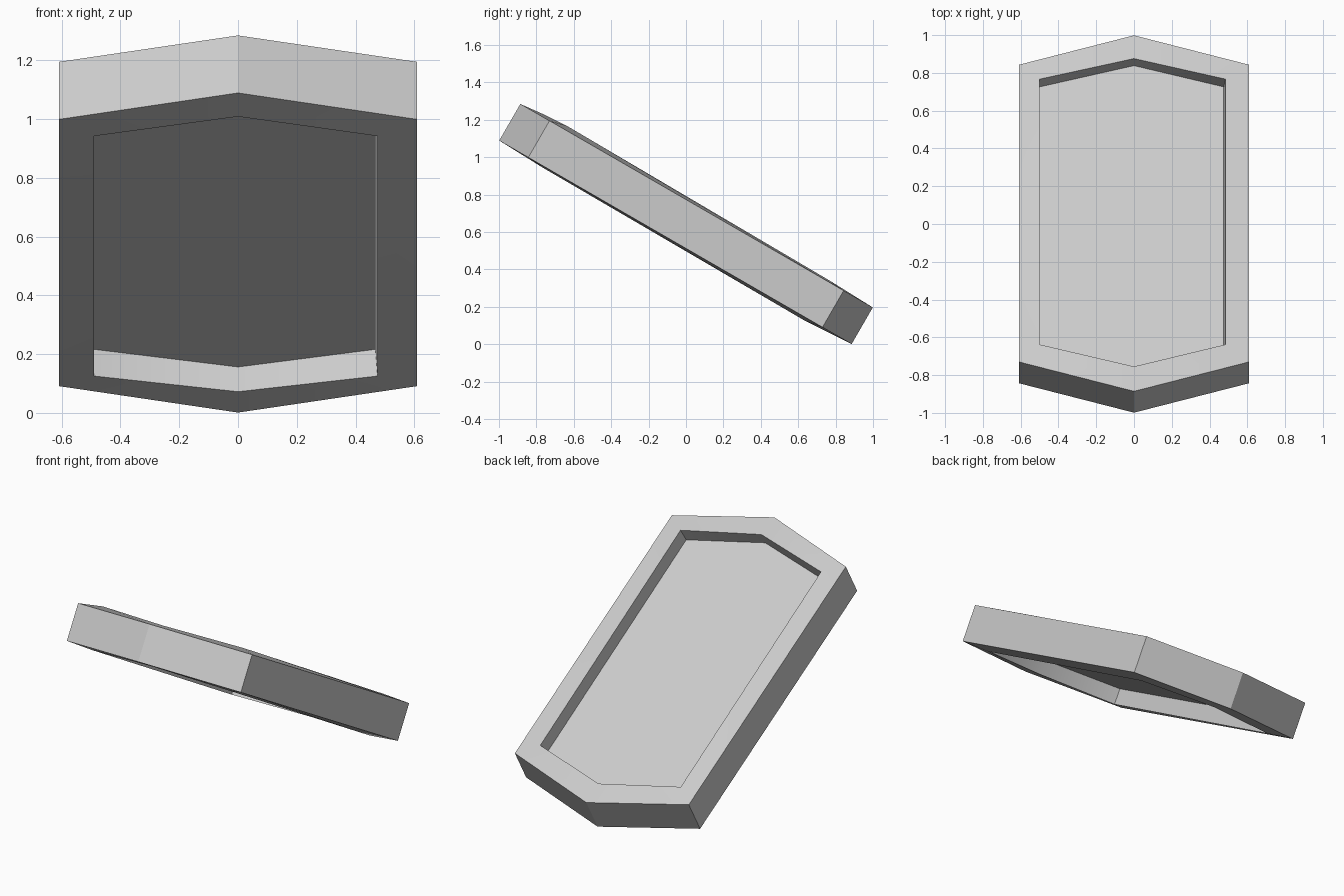
import bpy, bmesh, math
from mathutils import Matrix

if "Cube" in bpy.data.objects:
    bpy.data.objects.remove(bpy.data.objects["Cube"], do_unlink=True)

# Plain grey finish
grey = bpy.data.materials.new("light grey")
grey.use_nodes = True
colour = (0.6, 0.6, 0.6, 1)
grey.diffuse_color = colour
grey.node_tree.nodes["Principled BSDF"].inputs["Base Color"].default_value = colour


def hexagon(bm, left, right, shoulder, tip, front, back):
    """Long hexagon; front and back are the heights of its two shoulders."""
    rim_tip = lambda h: h * 0.94 if abs(h) > 0.115 else h
    points = [(0, -tip, rim_tip(front)), (right, -shoulder, front),
              (right, shoulder, back), (0, tip, rim_tip(back)),
              (left, shoulder, back), (left, -shoulder, front)]
    return [bm.verts.new(p) for p in points]


# Rings run from the top recess floor, over the rim, to the underside floor
bm = bmesh.new()
rings = [hexagon(bm, *r) for r in (
    (-0.5, 0.475, 0.815, 0.945, 0.05, 0.04),
    (-0.5, 0.485, 0.815, 0.945, 0.136, 0.122),
    (-0.61, 0.61, 0.908, 1.088, 0.113, 0.113),
    (-0.61, 0.61, 0.908, 1.088, -0.113, -0.113),
    (-0.49, 0.475, 0.81, 0.93, -0.122, -0.13),
    (-0.49, 0.468, 0.81, 0.93, -0.025, -0.025),
)]
for upper, lower in zip(rings, rings[1:]):
    for i in range(6):
        j = (i + 1) % 6
        bm.faces.new((upper[i], lower[i], lower[j], upper[j]))

# Recess floors
bm.faces.new(rings[0])
bm.faces.new(reversed(rings[-1]))
bmesh.ops.recalc_face_normals(bm, faces=bm.faces)

# Tilt the slab so its front end is raised
bm.transform(Matrix.Translation((0, 0, 0.643)) @ Matrix.Rotation(math.radians(-30), 4, "X"))

mesh = bpy.data.meshes.new("recessed_slab")
bm.to_mesh(mesh)
bm.free()
mesh.materials.append(grey)
slab = bpy.data.objects.new("recessed_slab", mesh)
bpy.context.collection.objects.link(slab)
bpy.context.view_layer.objects.active = slab
slab.select_set(True)
bpy.ops.object.shade_smooth_by_angle(angle=math.radians(30))
